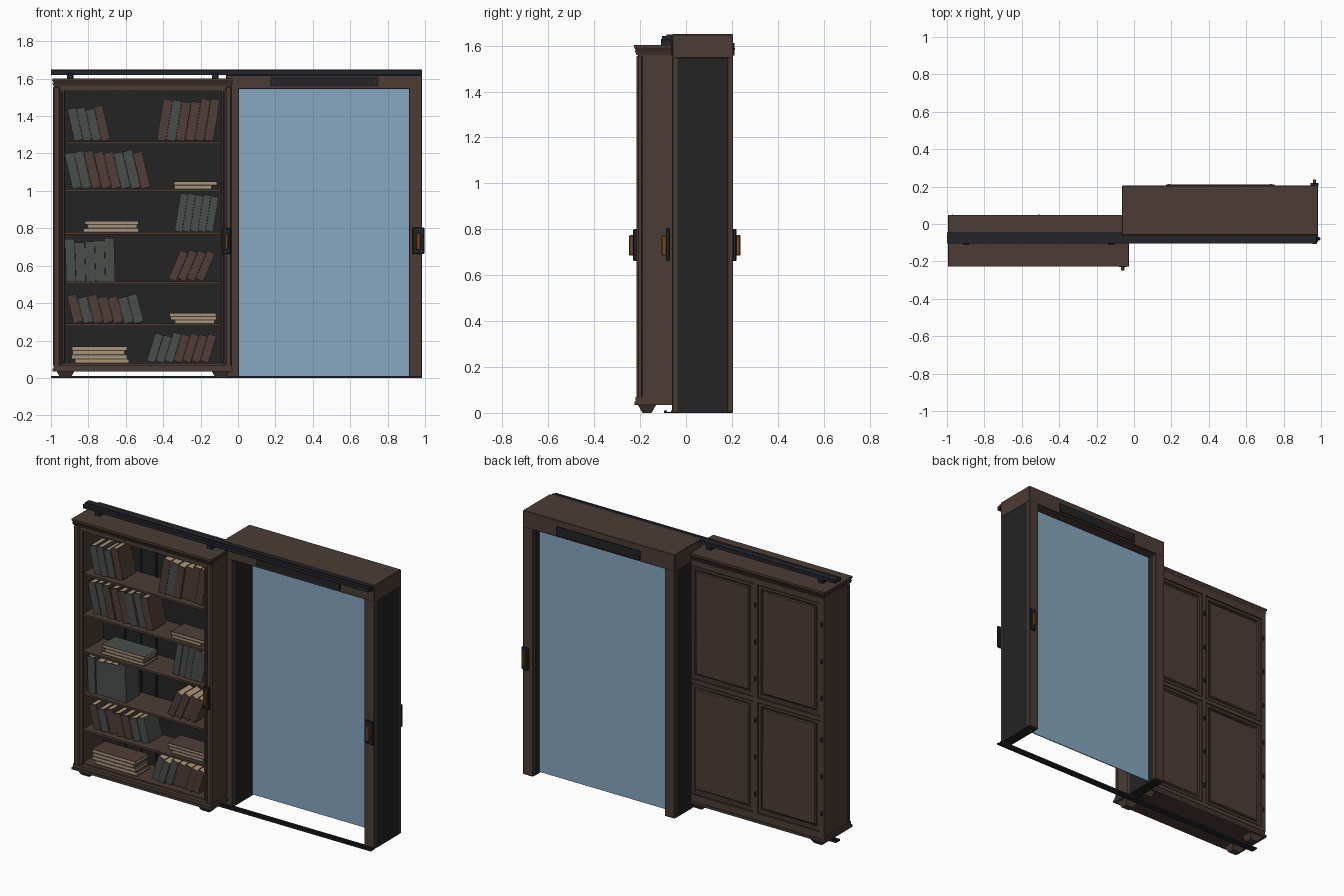
import bpy, bmesh, math, random
from mathutils import Matrix, Vector

random.seed(4)
if "Cube" in bpy.data.objects:
    bpy.data.objects.remove(bpy.data.objects["Cube"])


def material(name, r, g, b):
    m = bpy.data.materials.new(name)
    m.use_nodes = True
    m.diffuse_color = (r, g, b, 1)
    m.node_tree.nodes["Principled BSDF"].inputs["Base Color"].default_value = (r, g, b, 1)
    return m


WOOD = material("dark brown wood", 0.072, 0.045, 0.036)
BLACK = material("black lining", 0.017, 0.017, 0.017)
METAL = material("blue black metal", 0.017, 0.018, 0.024)
GLASS = material("blue glass", 0.24, 0.39, 0.53)
GREY = material("grey green cloth", 0.068, 0.078, 0.07)
RUST = material("brown leather", 0.08, 0.047, 0.038)
PAPER = material("cream paper", 0.40, 0.30, 0.19)
AMBER = material("amber grip", 0.17, 0.06, 0.014)


def add_box(bm, x0, x1, y0, y1, z0, z1, grow=0.0, slot=0, matrix=None):
    """Box between two corners; grow widens its top on all four sides."""
    size = Vector((x1 - x0, y1 - y0, z1 - z0))
    mid = Vector((x0 + x1, y0 + y1, z0 + z1)) / 2
    verts = bmesh.ops.create_cube(bm, size=1)["verts"]
    for v in verts:
        sx, sy, top = v.co.x * 2, v.co.y * 2, v.co.z > 0
        v.co = Vector(a * b for a, b in zip(v.co, size)) + mid
        if top:
            v.co.x += sx * grow
            v.co.y += sy * grow
    for f in {f for v in verts for f in v.link_faces}:
        f.material_index = slot
    if matrix:
        bmesh.ops.transform(bm, matrix=matrix, verts=verts)


def finish(name, bm, *mats):
    mesh = bpy.data.meshes.new(name)
    bm.to_mesh(mesh)
    bm.free()
    for m in mats:
        mesh.materials.append(m)
    ob = bpy.data.objects.new(name, mesh)
    bpy.context.collection.objects.link(ob)
    return ob


def part(name, mat, *boxes, bevel=0.0):
    bm = bmesh.new()
    for b in boxes:
        add_box(bm, *b)
    ob = finish(name, bm, mat)
    if bevel:
        mod = ob.modifiers.new("edge", "BEVEL")
        mod.width, mod.segments = bevel, 1
    return ob


# Door frame: lined jambs, casings front and back, box header
LEFT, RIGHT, POST = -0.065, 0.985, 0.07
for side, x in (("right", LEFT), ("left", RIGHT - POST)):
    part(side + "_jamb_lining", BLACK, (x + 0.002, x + POST - 0.002, -0.04, 0.19, 0, 1.55))
    part(side + "_casings", WOOD, (x, x + POST, -0.06, -0.035, 0, 1.55),
         (x, x + POST, 0.18, 0.205, 0, 1.55), bevel=0.003)
part("door_header", WOOD, (LEFT, RIGHT, -0.06, 0.205, 1.545, 1.65), bevel=0.003)
part("glass_pane", GLASS, (0.005, 0.915, 0.135, 0.141, 0.008, 1.545))
for name, y in (("front_header_plate", -0.066), ("back_header_plate", 0.205)):
    part(name, BLACK, (0.17, 0.75, y, y + 0.007, 1.557, 1.612))
    part(name + "_screws", RUST, *[(x, x + 0.008, y - 0.002, y + 0.009, 1.581, 1.589)
                                   for x in (0.185, 0.727)])

# Sliding hardware
part("top_rail", METAL, (-1, 0.975, -0.105, -0.085, 1.62, 1.643),
     (-1, 0.975, -0.085, -0.045, 1.625, 1.648), (-0.06, 0.975, -0.072, -0.058, 1.615, 1.645))
part("rail_brackets", METAL, *[(x, x + 0.035, -0.11, -0.045, 1.59, 1.63) for x in (-0.915, -0.14)],
     bevel=0.004)
part("floor_track", METAL, (-1, 0.985, -0.095, -0.083, 0, 0.01),
     (-1, 0.985, -0.066, -0.054, 0, 0.01), (-1, 0.985, -0.09, -0.06, 0, 0.004))


def handle(name, x, y, out, w):
    """Dark back plate with an amber grip, facing out along y."""
    lo, hi = sorted((y, y + out * 0.018))
    part(name + "_plate", METAL, (x - w, x + w, lo, hi, 0.662, 0.79 + w / 2), bevel=0.004)
    lo, hi = sorted((y, y + out * 0.036))
    part(name + "_grip", AMBER, (x - w * 0.42, x + w * 0.42, lo, hi, 0.685, 0.775), bevel=0.004)


handle("case_handle", -0.061, -0.212, -1, 0.023)
handle("front_door_handle", 0.965, -0.07, -1, 0.031)
handle("back_door_handle", 0.965, 0.202, 1, 0.022)

# Bookcase carcass
X0, X1, Y0, Y1 = -0.985, -0.035, -0.215, 0.03
SHELVES = [0.08, 0.29, 0.515, 0.78, 1.01, 1.265]
part("case_sides", WOOD, (X0, X0 + 0.05, Y0 + 0.01, Y1, 0.06, 1.56),
     (X1 - 0.045, X1, Y0 + 0.01, Y1, 0.06, 1.56))
part("front_stiles", WOOD, (X0 - 0.005, X0 + 0.035, Y0, Y0 + 0.03, 0.06, 1.56),
     (X1 - 0.035, X1 + 0.004, Y0, Y0 + 0.03, 0.06, 1.56), bevel=0.008)
part("inner_beads", WOOD, (X0 + 0.042, X0 + 0.06, Y0 + 0.005, Y0 + 0.02, 0.08, 1.54),
     (X1 - 0.056, X1 - 0.04, Y0 + 0.005, Y0 + 0.02, 0.08, 1.54), bevel=0.004)
part("case_back", BLACK, (X0 + 0.02, X1 - 0.02, 0.005, Y1 + 0.003, 0.06, 1.56))
part("back_battens", METAL, *[(x, x + 0.006, -0.002, 0.006, 0.08, 1.53)
                              for x in (-0.783, -0.673, -0.568, -0.143)])
part("shelves", WOOD, *[(X0 + 0.04, X1 - 0.04, Y0 + 0.02, 0.01, z - 0.013, z) for z in SHELVES])
part("case_top", WOOD, (X0, X1, Y0 + 0.005, Y1, 1.535, 1.58))
part("cornice", WOOD, (X0, X1, Y0, Y1 + 0.005, 1.56, 1.577, 0.008),
     (X0 - 0.002, X1 + 0.002, Y0 - 0.004, Y1 + 0.01, 1.58, 1.592, 0.007),
     (X0 - 0.008, X1 + 0.006, Y0 - 0.012, Y1 + 0.018, 1.592, 1.602))
part("cornice_shadow_line", BLACK, (X0 - 0.002, X1 + 0.002, Y0 - 0.004, Y1 + 0.008, 1.577, 1.58))
part("plinth", WOOD, (X0 - 0.008, X1 + 0.008, Y0 - 0.01, Y1 + 0.015, 0.035, 0.05),
     (X0 - 0.002, X1 + 0.002, Y0 - 0.004, Y1 + 0.009, 0.05, 0.07))
part("feet", WOOD, *[(x, x + 0.055, y, y + 0.04, 0, 0.036, 0.02)
                     for x in (X0 + 0.035, X1 - 0.085) for y in (Y0 + 0.025, Y1 - 0.055)])

# Panelled back: four leaves with sunk mouldings and raised fields
bm = bmesh.new()
mid = (X0 + X1) / 2
for x0, x1 in ((X0 + 0.035, mid - 0.02), (mid + 0.02, X1 - 0.035)):
    for z0, z1 in ((0.10, 0.785), (0.82, 1.52)):
        add_box(bm, x0, x1, 0.025, 0.04, z0, z1)
bm.faces.ensure_lookup_table()
fields = [f for f in bm.faces if f.calc_center_median().y > 0.039]
for thick, depth in ((0.022, 0.0), (0.006, -0.007), (0.012, 0.0), (0.008, 0.005)):
    bmesh.ops.inset_individual(bm, faces=fields, thickness=thick, depth=depth)
bmesh.ops.recalc_face_normals(bm, faces=bm.faces)
finish("back_panels", bm, WOOD)
part("back_frame", WOOD, *[(x, x + 0.03, 0.025, 0.043, 0.07, 1.56)
                           for x in (X0, mid - 0.015, X1 - 0.03)],
     *[(X0, X1, 0.025, 0.043, z0, z1) for z0, z1 in ((0.07, 0.095), (0.79, 0.815), (1.525, 1.56))])
part("back_studs", METAL, *[(x - 0.006, x + 0.006, 0.04, 0.05, z, z + 0.03)
                            for x in (X0 + 0.015, mid, X1 - 0.015)
                            for z in (0.2, 0.43, 0.66, 0.92, 1.15, 1.38)], bevel=0.003)


# Books: two boards and a spine around a paper block
def add_book(bm, w, h, d, slot, matrix):
    t = 0.003
    for x in (0, w - t):
        add_box(bm, x, x + t, 0, d, 0, h, 0, slot, matrix)
    add_box(bm, 0, w, 0, t, 0, h, 0, slot, matrix)
    add_box(bm, t, w - t, t, d - 0.004, 0.004, h - 0.004, 0, 2, matrix)


def book_row(name, shelf, x0, x1, h, lean, colours):
    """Standing books between x0 and x1; positive lean tips the tops to +x."""
    bm = bmesh.new()
    run = h * math.sin(abs(lean))
    pitch = (x1 - x0 - run) / len(colours)
    w = pitch * math.cos(lean) - 0.001
    for i, c in enumerate(colours):
        tall = h * random.uniform(0.92, 1.03)
        x = x0 + pitch * i + (run if lean < 0 else 0)
        pivot = w if lean > 0 else 0
        place = (Matrix.Translation((x + pivot, random.uniform(-0.17, -0.155), SHELVES[shelf]))
                 @ Matrix.Rotation(lean, 4, "Y") @ Matrix.Translation((-pivot, 0, 0)))
        add_book(bm, w, tall, 0.13, "gb".index(c), place)
    finish(name, bm, GREY, RUST, PAPER)


def book_stack(name, shelf, x0, x1, count, thick, colours):
    bm = bmesh.new()
    for i in range(count):
        a, b = x0 + random.uniform(0, 0.03), x1 - random.uniform(0, 0.03)
        z = SHELVES[shelf] + thick * i
        c = "gb".index(colours[i])
        for lo, hi in ((0, 0.003), (thick - 0.003, thick)):
            add_box(bm, a, b, -0.17, -0.04, z + lo, z + hi, 0, c)
        add_box(bm, a + 0.003, b - 0.003, -0.168, -0.043, z + 0.003, z + thick - 0.003, 0, 2)
    finish(name, bm, GREY, RUST, PAPER)


book_row("top_left_books", 5, -0.915, -0.68, 0.185, -0.22, "gggb")
book_row("top_right_books", 5, -0.435, -0.095, 0.222, 0.16, "bgbbbb")
book_row("fifth_left_books", 4, -0.93, -0.465, 0.20, -0.23, "ggbbbggb")
book_row("fourth_right_books", 3, -0.34, -0.10, 0.20, 0.16, "ggggg")
book_row("third_left_books", 2, -0.925, -0.655, 0.225, -0.03, "ggggg")
book_row("third_right_books", 2, -0.375, -0.115, 0.17, 0.4, "bbbb")
book_row("second_left_books", 1, -0.915, -0.50, 0.15, -0.25, "bgbbbgg")
book_row("bottom_right_books", 0, -0.49, -0.11, 0.155, 0.3, "gggbbbb")
book_stack("fifth_right_stack", 4, -0.355, -0.11, 2, 0.02, "gb")
book_stack("fourth_left_stack", 3, -0.83, -0.525, 3, 0.02, "gbg")
book_stack("second_right_stack", 1, -0.37, -0.11, 3, 0.019, "gbb")
book_stack("bottom_left_stack", 0, -0.895, -0.575, 4, 0.022, "bggb")
